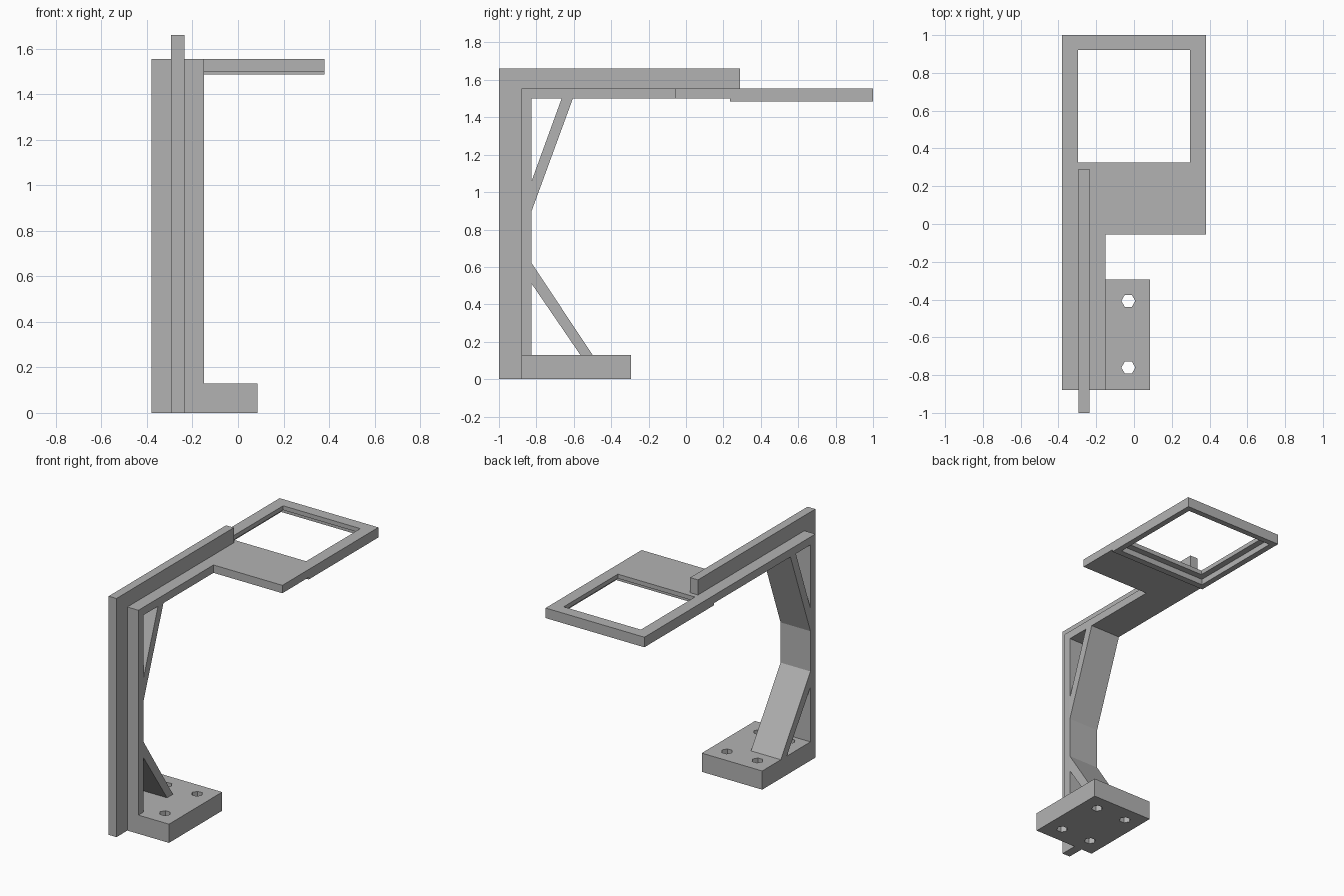
import bpy
import bmesh
from math import cos, sin, pi
from mathutils import Vector

if "Cube" in bpy.data.objects:
    bpy.data.objects.remove(bpy.data.objects["Cube"], do_unlink=True)

grey = bpy.data.materials.new("plain grey")
grey.use_nodes = True
grey.diffuse_color = (0.45, 0.45, 0.45, 1)
grey.node_tree.nodes["Principled BSDF"].inputs["Base Color"].default_value = grey.diffuse_color


def prism(name, outline, offset):
    """Closed solid: an outline of 3D points swept along an offset."""
    bm = bmesh.new()
    face = bm.faces.new([bm.verts.new(p) for p in outline])
    swept = bmesh.ops.extrude_face_region(bm, geom=[face])["geom"]
    moved = [v for v in swept if isinstance(v, bmesh.types.BMVert)]
    bmesh.ops.translate(bm, verts=moved, vec=Vector(offset))
    bmesh.ops.recalc_face_normals(bm, faces=bm.faces)
    mesh = bpy.data.meshes.new(name)
    bm.to_mesh(mesh)
    bm.free()
    mesh.materials.append(grey)
    obj = bpy.data.objects.new(name, mesh)
    bpy.context.collection.objects.link(obj)
    return obj


def side_profile(name, x0, x1, points):
    return prism(name, [(x0, y, z) for y, z in points], (x1 - x0, 0, 0))


def box(name, x0, x1, y0, y1, z0, z1):
    return side_profile(name, x0, x1, [(y0, z0), (y1, z0), (y1, z1), (y0, z1)])


def cut(obj, cutter):
    cutter.hide_render = True
    mod = obj.modifiers.new("cut", "BOOLEAN")
    mod.operation = "DIFFERENCE"
    mod.solver = "EXACT"
    mod.object = cutter
    bpy.context.view_layer.objects.active = obj
    bpy.ops.object.modifier_apply(modifier=mod.name)
    bpy.data.objects.remove(cutter, do_unlink=True)


LEFT, RIGHT = -0.15, -0.38      # sides of the upright and arm
BACK, INNER = -0.88, -0.825     # faces of the upright
BASE_TOP, ARM_LOW, ARM_TOP = 0.13, 1.5, 1.555

# Upright and arm in one bent strip
side_profile("upright_and_arm", RIGHT, LEFT, [
    (BACK, BASE_TOP), (INNER, BASE_TOP), (INNER, ARM_LOW),
    (-0.055, ARM_LOW), (-0.055, ARM_TOP), (BACK, ARM_TOP)])

# Stiffening rib along the outside of the bend
side_profile("stiffening_rib", -0.295, -0.235, [
    (-1, 0), (BACK, 0), (BACK, ARM_TOP), (0.29, ARM_TOP), (0.29, 1.66), (-1, 1.66)])

# Diagonal braces
side_profile("upper_brace", RIGHT, LEFT, [
    (INNER, 0.9), (-0.605, ARM_LOW), (-0.665, ARM_LOW), (INNER, 1.06)])
side_profile("lower_brace", RIGHT, LEFT, [
    (INNER, 0.62), (-0.5, BASE_TOP), (-0.565, BASE_TOP), (INNER, 0.51)])

# Mounting base with four six-sided screw holes
base = box("mounting_base", RIGHT, 0.085, BACK, -0.295, 0, BASE_TOP)
for x in (-0.265, -0.03):
    for y in (-0.76, -0.407):
        ring = [(x + 0.037 * cos(i * pi / 3), y + 0.037 * sin(i * pi / 3), -0.1)
                for i in range(6)]
        cut(base, prism("hole_cutter", ring, (0, 0, 0.4)))

# Holder plate, thicker around the window, with a ledge cut from below
plate = side_profile("holder_frame", -0.38, 0.38, [
    (-0.055, ARM_LOW), (0.235, ARM_LOW), (0.235, 1.485),
    (1, 1.485), (1, ARM_TOP), (-0.055, ARM_TOP)])
cut(plate, box("window_cutter", -0.297, 0.297, 0.325, 0.92, 1.3, 1.8))
cut(plate, box("ledge_cutter", -0.34, 0.34, 0.28, 0.96, 1.3, 1.525))
